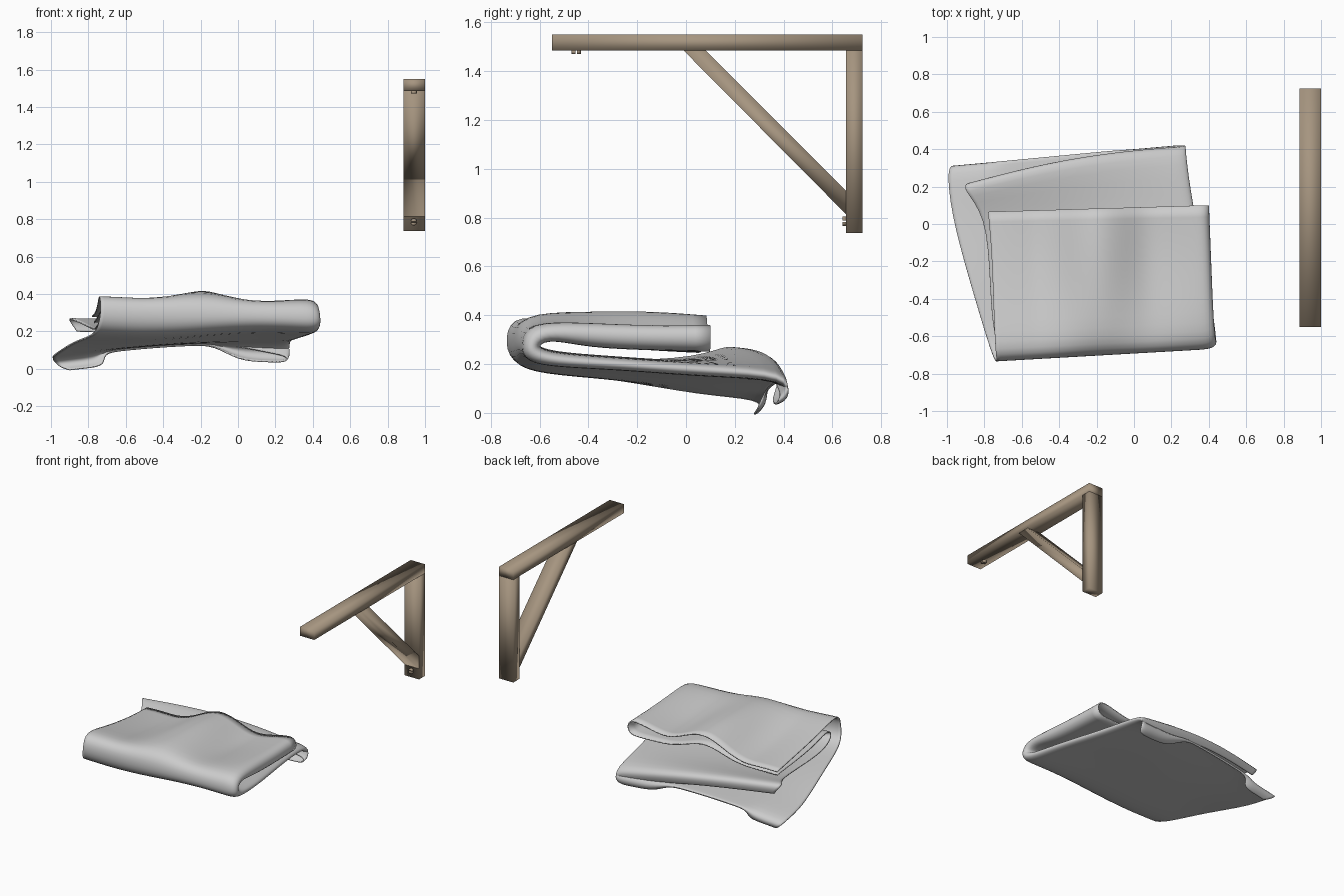
import bpy, bmesh, math
from mathutils import Vector

cube = bpy.data.objects.get("Cube")
if cube:
    bpy.data.objects.remove(cube, do_unlink=True)


def material(name, colour):
    mat = bpy.data.materials.new(name)
    mat.use_nodes = True
    mat.diffuse_color = (*colour, 1)
    mat.node_tree.nodes["Principled BSDF"].inputs["Base Color"].default_value = (*colour, 1)
    return mat


cloth = material("grey cloth", (0.6, 0.6, 0.6))
wood = material("brown wood", (0.38, 0.30, 0.215))


def finish(bm, name, mat):
    """Turn a bmesh into a smooth-shaded object."""
    bmesh.ops.recalc_face_normals(bm, faces=bm.faces)
    for face in bm.faces:
        face.smooth = True
    mesh = bpy.data.meshes.new(name)
    bm.to_mesh(mesh)
    bm.free()
    mesh.materials.append(mat)
    obj = bpy.data.objects.new(name, mesh)
    bpy.context.collection.objects.link(obj)
    return obj


def extrude(bm, points, offset):
    face = bm.faces.new([bm.verts.new(p) for p in points])
    moved = bmesh.ops.extrude_face_region(bm, geom=[face])["geom"]
    far = [v for v in moved if isinstance(v, bmesh.types.BMVert)]
    bmesh.ops.translate(bm, verts=far, vec=offset)


def prism(name, outline, x0, x1):
    """Extrude a (y, z) outline from x0 to x1."""
    bm = bmesh.new()
    extrude(bm, [(x0, y, z) for y, z in outline], (x1 - x0, 0, 0))
    return finish(bm, name, wood)


def rectangle(y0, y1, z0, z1):
    return [(y0, z0), (y1, z0), (y1, z1), (y0, z1)]


# Wooden bracket
LEFT, RIGHT = 0.885, 1.0
prism("top_beam", rectangle(-0.55, 0.724, 1.485, 1.55), LEFT, RIGHT)
prism("wall_post", rectangle(0.655, 0.724, 0.737, 1.485), LEFT, RIGHT)
prism("diagonal_brace", [(-0.01, 1.485), (0.08, 1.485), (0.655, 0.91), (0.655, 0.815)],
      LEFT, RIGHT)


# Slotted screw heads: two half discs with a gap between them
def screw(name, centre, turn):
    bm = bmesh.new()
    radius = 0.016
    for side in (1, -1):
        angles = [math.pi * i / 8 for i in range(9)]
        rim = [(radius * math.cos(a), side * (0.003 + radius * math.sin(a)), 0) for a in angles]
        extrude(bm, rim, (0, 0, 0.015))
    obj = finish(bm, name, wood)
    obj.location = centre
    obj.rotation_euler.x = turn


screw("beam_screw", (0.94, -0.45, 1.486), math.pi)
screw("post_screw", (0.94, 0.656, 0.785), math.pi / 2)

# Folded towel: left and right ends of each row, from the lower back edge
# round the front fold to the upper back edge
outer_rows = [
    ((-0.90, 0.28, -0.005), (0.24, 0.37, 0.035)),
    ((-0.96, 0.31, 0.01), (0.26, 0.42, 0.05)),
    ((-1.0, 0.31, 0.06), (0.25, 0.43, 0.14)),
    ((-0.98, 0.06, 0.075), (0.29, 0.1, 0.15)),
    ((-0.88, -0.3, 0.145), (0.38, -0.3, 0.18)),
    ((-0.79, -0.60, 0.17), (0.41, -0.58, 0.19)),
    ((-0.75, -0.72, 0.21), (0.42, -0.66, 0.22)),
    ((-0.73, -0.74, 0.31), (0.42, -0.67, 0.28)),
    ((-0.74, -0.70, 0.41), (0.41, -0.64, 0.37)),
    ((-0.75, -0.47, 0.35), (0.40, -0.42, 0.37)),
    ((-0.76, -0.15, 0.30), (0.39, -0.15, 0.36)),
    ((-0.78, 0.065, 0.28), (0.38, 0.10, 0.365)),
]
inner_rows = [
    ((-0.86, 0.21, 0.20), (0.25, 0.39, 0.07)),
    ((-0.89, 0.22, 0.24), (0.26, 0.41, 0.10)),
    ((-0.92, 0.19, 0.285), (0.25, 0.42, 0.175)),
    ((-0.79, 0.05, 0.22), (0.29, 0.1, 0.195)),
    ((-0.77, -0.3, 0.21), (0.38, -0.3, 0.22)),
    ((-0.76, -0.5, 0.22), (0.41, -0.5, 0.235)),
    ((-0.74, -0.61, 0.25), (0.42, -0.59, 0.25)),
    ((-0.73, -0.63, 0.29), (0.42, -0.61, 0.28)),
    ((-0.73, -0.58, 0.32), (0.41, -0.55, 0.305)),
    ((-0.75, -0.4, 0.28), (0.40, -0.4, 0.27)),
    ((-0.76, -0.15, 0.26), (0.39, -0.15, 0.26)),
    ((-0.77, 0.05, 0.25), (0.38, 0.10, 0.255)),
]
columns = [0, 0.07, 0.17, 0.22, 0.31, 0.4, 0.5, 0.6, 0.7, 0.79, 0.92, 1]
# How strongly the ridge shows on each of the upper rows
ridge_strength = {8: 0.15, 9: 0.6, 10: 1.0, 11: 0.85}


def wave(x, centre, size):
    return math.exp(-((x - centre) / size) ** 2)


def sheet_point(rows, row, u, inner):
    p = Vector(rows[row][0]).lerp(Vector(rows[row][1]), u)
    arch = math.sin(math.pi * u)
    # Only the corners of the lower hem hang down
    if row < 2 and not inner and 0.2 < u < 0.75:
        hem = Vector(rows[2][0]).lerp(Vector(rows[2][1]), u)
        p = hem + Vector((0, 0.004 * row - 0.012, -0.006 * (2 - row)))
    if row < 3:
        p.z += 0.03 * arch
        p.y += (0.035 if inner else 0.0) * arch
    elif row == 3:
        p.z += (0.0 if inner else 0.02) * arch
    elif row < 7:
        p.z -= 0.012 * math.sin(2 * math.pi * u)
    # A ridge with a hollow on each side runs back across the upper layers
    strength = ridge_strength.get(row, 0)
    p.z += strength * 0.1 * wave(p.x, -0.2, 0.17)
    if not inner:
        p.z -= strength * 0.045 * wave(p.x, 0.1, 0.14)
        p.z -= strength * 0.025 * wave(p.x, -0.5, 0.14)
    return p


bm = bmesh.new()
grid = []
for row in range(len(outer_rows)):
    outer = [sheet_point(outer_rows, row, u, False) for u in columns]
    inner = [sheet_point(inner_rows, row, u, True) for u in columns]
    fold = (outer[-1] + inner[-1]) / 2 + Vector((0.025, 0, 0))
    grid.append([bm.verts.new(p) for p in outer + [fold] + inner[::-1]])
for low, high in zip(grid, grid[1:]):
    for i in range(len(low) - 1):
        bm.faces.new((low[i], low[i + 1], high[i + 1], high[i]))
towel = finish(bm, "folded_towel", cloth)
sub = towel.modifiers.new("soft cloth", 'SUBSURF')
sub.levels = sub.render_levels = 2
sub.boundary_smooth = 'PRESERVE_CORNERS'
thick = towel.modifiers.new("cloth thickness", 'SOLIDIFY')
thick.thickness = 0.008
thick.offset = 0
